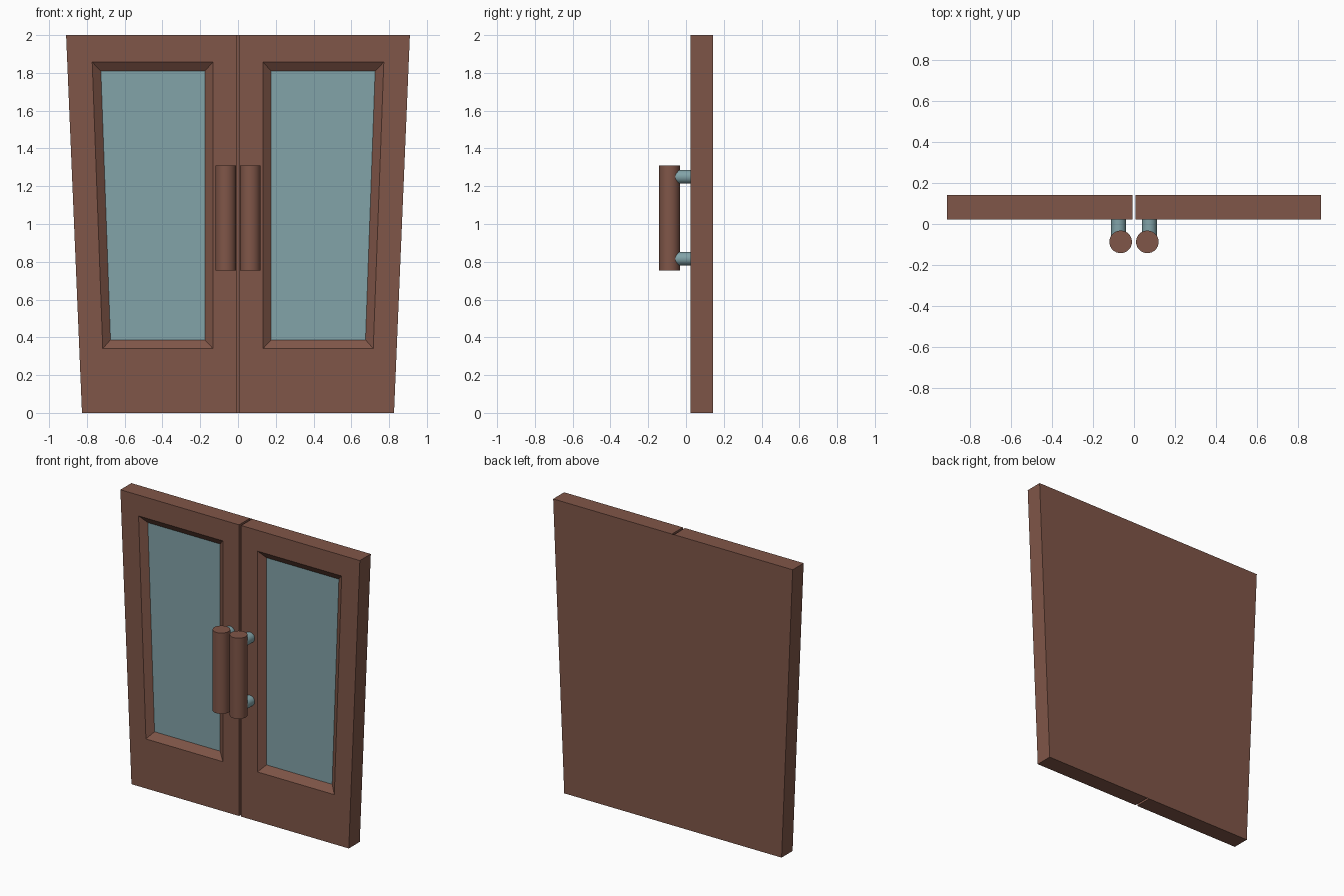
import bpy, bmesh, math

if "Cube" in bpy.data.objects:
    bpy.data.objects.remove(bpy.data.objects["Cube"])

def material(name, rgb):
    m = bpy.data.materials.new(name)
    m.diffuse_color = (*rgb, 1)
    m.use_nodes = True
    m.node_tree.nodes["Principled BSDF"].inputs["Base Color"].default_value = m.diffuse_color
    return m

brown = material("brown_wood", (0.216, 0.093, 0.065))
teal = material("teal_glass", (0.223, 0.366, 0.392))

FRONT, BACK, GLASS = 0.023, 0.142, 0.058

def add_mesh(name, bm, mats):
    bm.normal_update()
    me = bpy.data.meshes.new(name)
    bm.to_mesh(me)
    bm.free()
    for m in mats:
        me.materials.append(m)
    ob = bpy.data.objects.new(name, me)
    bpy.context.collection.objects.link(ob)
    return ob

def bridge(bm, a, b):
    for i in range(4):
        j = (i + 1) % 4
        bm.faces.new((a[i], a[j], b[j], b[i]))

# door leaf: nested trapezoid rings from back edge to recessed glass
def door(name, s):
    bm = bmesh.new()
    def ring(inner, bottom, top, z0, z1, y):
        pts = [(inner, z0), (bottom, z0), (top, z1), (inner, z1)]
        return [bm.verts.new((s * x, y, z)) for x, z in pts]
    outline = (0.008, 0.826, 0.91, 0, 2)
    rings = [ring(*outline, BACK), ring(*outline, FRONT),
             ring(0.132, 0.716, 0.772, 0.34, 1.857, FRONT),
             ring(0.176, 0.675, 0.726, 0.387, 1.81, GLASS)]
    for a, b in zip(rings, rings[1:]):
        bridge(bm, a, b)
    glass = bm.faces.new(rings[-1])
    glass.material_index = 1
    if s < 0:
        bmesh.ops.reverse_faces(bm, faces=bm.faces[:])
    return add_mesh(name, bm, [brown, teal])

# upright handle bars and their stand-offs
def cylinder(name, mat, radius, length, loc, rot=(0, 0, 0)):
    bpy.ops.mesh.primitive_cylinder_add(vertices=32, radius=radius, depth=length,
                                        location=loc, rotation=rot)
    ob = bpy.context.object
    ob.name = name
    ob.data.materials.append(mat)
    bpy.ops.object.shade_smooth_by_angle(angle=math.radians(35))

for side, s in (("left", -1), ("right", 1)):
    door(side + "_door", s)
    cylinder(side + "_handle", brown, 0.055, 0.555, (s * 0.065, -0.087, 1.031))
    for part, z in (("upper", 1.25), ("lower", 0.816)):
        cylinder(f"{side}_{part}_mount", teal, 0.036, 0.112,
                 (s * 0.075, -0.031, z), (math.pi / 2, 0, 0))

# one continuous back face closing both leaves and the gap
bm = bmesh.new()
bm.faces.new([bm.verts.new((x, BACK, z)) for x, z in
              ((0.826, 0), (-0.826, 0), (-0.91, 2), (0.91, 2))])
add_mesh("back_panel", bm, [brown])
